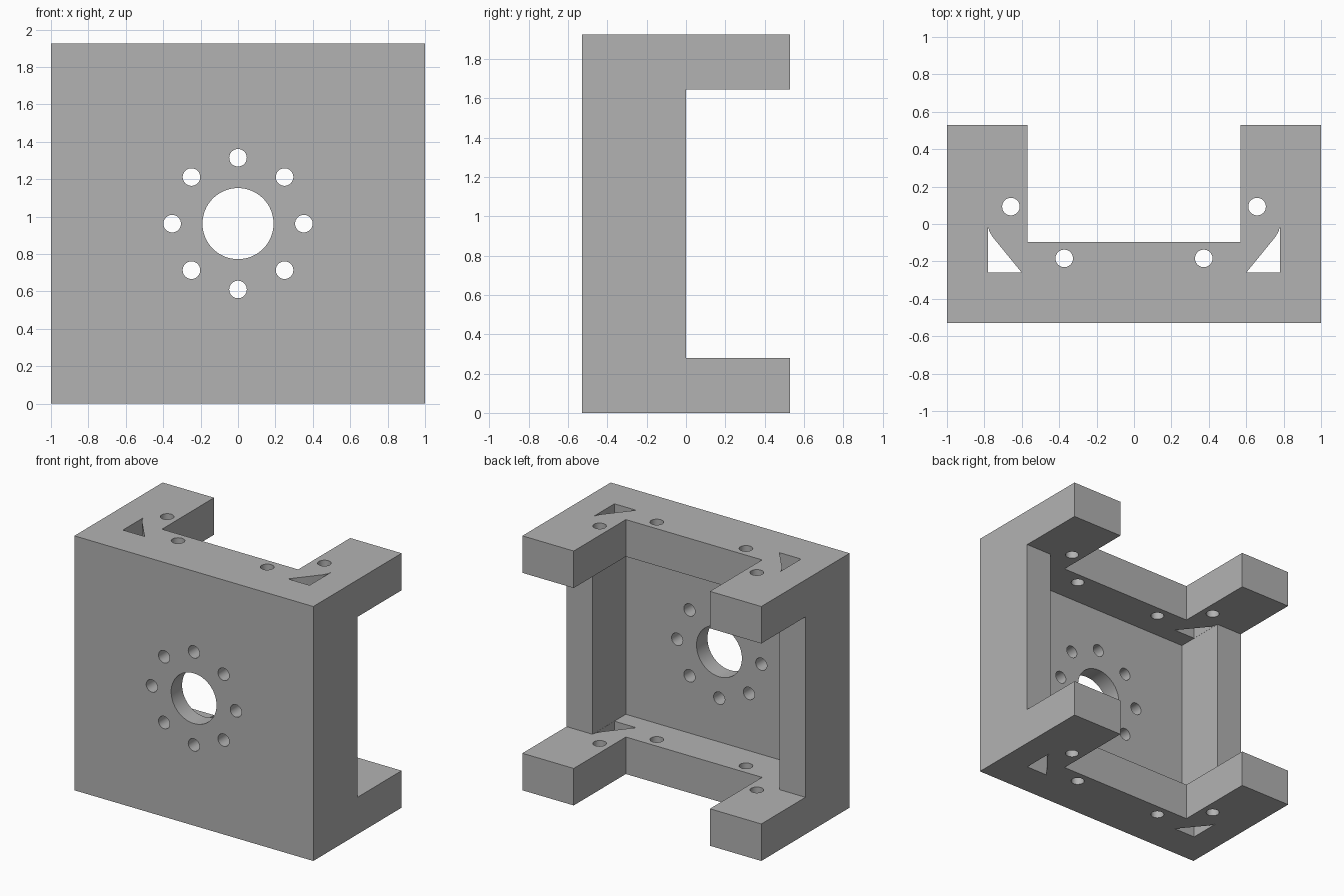
import bpy, bmesh, math
from mathutils import Matrix

cube = bpy.data.objects.get("Cube")
if cube:
    bpy.data.objects.remove(cube, do_unlink=True)

TOP = 1.925             # overall height
LOW, HIGH = 0.28, 1.645  # inner faces of the two flanges
BACK = 0.528            # half depth
WALL_X = 0.782          # inner face of the side walls
MID = TOP / 2

grey = bpy.data.materials.new("plain grey")
grey.use_nodes = True
grey.diffuse_color = (0.448, 0.448, 0.448, 1)
grey.node_tree.nodes["Principled BSDF"].inputs["Base Color"].default_value = grey.diffuse_color


def prism(name, outline, z0, z1):
    """Extrude an XY outline from z0 to z1."""
    bm = bmesh.new()
    face = bm.faces.new([bm.verts.new((x, y, z0)) for x, y in outline])
    grown = bmesh.ops.extrude_face_region(bm, geom=[face])["geom"]
    verts = [v for v in grown if isinstance(v, bmesh.types.BMVert)]
    bmesh.ops.translate(bm, verts=verts, vec=(0, 0, z1 - z0))
    bmesh.ops.recalc_face_normals(bm, faces=bm.faces)
    mesh = bpy.data.meshes.new(name)
    bm.to_mesh(mesh)
    bm.free()
    mesh.materials.append(grey)
    obj = bpy.data.objects.new(name, mesh)
    bpy.context.collection.objects.link(obj)
    return obj


def box(name, half_x, y0, y1, z0, z1):
    return prism(name, [(-half_x, y0), (half_x, y0), (half_x, y1), (-half_x, y1)], z0, z1)


def circle(x, y, r, sides):
    steps = [math.tau * i / sides for i in range(sides)]
    return [(x + r * math.cos(a), y + r * math.sin(a)) for a in steps]


def front_hole(x, z, r, sides):
    """Round cutter running through the front wall."""
    obj = prism("front_hole", circle(0, 0, r, sides), -0.2, 0.2)
    obj.data.transform(Matrix.Translation((x, -BACK, z)) @ Matrix.Rotation(math.pi / 2, 4, "X"))
    return obj


# Solid block for the bracket
bracket = box("motor_bracket", 1, -BACK, BACK, 0, TOP)

# Inner room, open back of the side walls, and the notch in both flanges
cutters = [
    box("room", WALL_X, -0.397, 1, LOW, HIGH),
    box("side_opening", 1.5, 0, 1, LOW, HIGH),
    box("flange_notch", 0.57, -0.095, 1, -0.5, TOP + 0.5),
]

# Flange bolt holes and corner slots, mirrored left and right
slot = [(0.781, -0.26), (0.781, -0.012), (0.773, -0.04), (0.757, -0.068), (0.6, -0.26)]
for side in (-1, 1):
    for x, y in ((0.373, -0.184), (0.658, 0.093)):
        cutters.append(prism("flange_hole", circle(side * x, y, 0.047, 32), -0.5, TOP + 0.5))
    cutters.append(prism("corner_slot", [(side * x, y) for x, y in slot], -0.5, TOP + 0.5))

# Shaft hole and its ring of bolt holes
cutters.append(front_hole(0, MID, 0.19, 64))
for x, z in circle(0, MID, 0.352, 8):
    cutters.append(front_hole(x, z, 0.047, 32))

# Cut everything out of the block
bpy.context.view_layer.objects.active = bracket
for cutter in cutters:
    cutter.hide_render = True
    mod = bracket.modifiers.new(cutter.name, "BOOLEAN")
    mod.operation = "DIFFERENCE"
    mod.solver = "EXACT"
    mod.object = cutter
    bpy.ops.object.modifier_apply(modifier=mod.name)
    bpy.data.objects.remove(cutter, do_unlink=True)

bpy.ops.object.select_all(action="DESELECT")
bracket.select_set(True)
bpy.ops.object.shade_smooth_by_angle(angle=math.radians(25))
